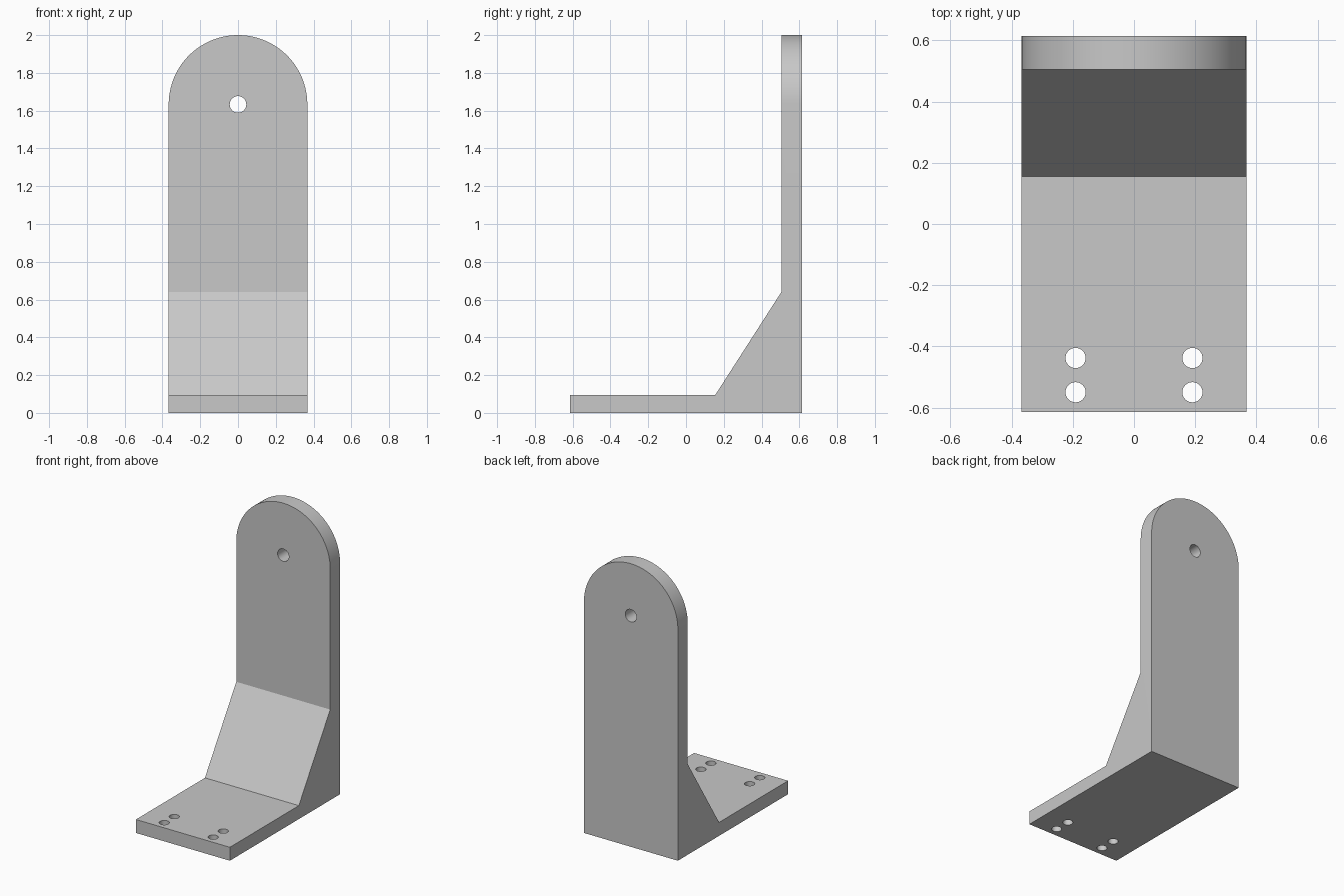
import bpy, math
from mathutils import Vector

default = bpy.data.objects.get("Cube")
if default:
    bpy.data.objects.remove(default, do_unlink=True)

HALF_W, HALF_D, HEIGHT = 0.367, 0.615, 2.0
BASE_T, WALL_Y = 0.095, 0.505
ARC_Z = HEIGHT - HALF_W

grey = bpy.data.materials.new("light_grey")
grey.use_nodes = True
colour = (0.58, 0.58, 0.58, 1)
grey.diffuse_color = colour
grey.node_tree.nodes["Principled BSDF"].inputs["Base Color"].default_value = colour


def prism(name, points, along):
    """Closed solid from a loop of 3D points swept along a vector."""
    n = len(points)
    verts = [Vector(p) for p in points]
    verts += [v + Vector(along) for v in verts]
    faces = [list(range(n))[::-1], list(range(n, 2 * n))]
    faces += [[i, (i + 1) % n, n + (i + 1) % n, n + i] for i in range(n)]
    mesh = bpy.data.meshes.new(name)
    mesh.from_pydata(verts, [], faces)
    mesh.materials.append(grey)
    obj = bpy.data.objects.new(name, mesh)
    bpy.context.collection.objects.link(obj)
    bpy.context.view_layer.objects.active = obj
    bpy.ops.object.select_all(action='DESELECT')
    obj.select_set(True)
    bpy.ops.object.mode_set(mode='EDIT')
    bpy.ops.mesh.select_all(action='SELECT')
    bpy.ops.mesh.normals_make_consistent(inside=False)
    bpy.ops.object.mode_set(mode='OBJECT')
    return obj


def arc(radius, start, end, steps):
    return [(radius * math.cos(a), radius * math.sin(a))
            for a in (start + (end - start) * i / steps for i in range(steps + 1))]


def combine(target, tool, operation):
    mod = target.modifiers.new(tool.name, 'BOOLEAN')
    mod.object, mod.operation, mod.solver = tool, operation, 'EXACT'
    bpy.context.view_layer.objects.active = target
    bpy.ops.object.modifier_apply(modifier=mod.name)
    bpy.data.objects.remove(tool, do_unlink=True)


# Bracket body: L-shaped side profile with a sloped gusset
side = [(-HALF_D, 0), (HALF_D, 0), (HALF_D, HEIGHT + 0.1), (WALL_Y, HEIGHT + 0.1),
        (WALL_Y, 0.64), (0.155, BASE_T), (-HALF_D, BASE_T)]
bracket = prism("bracket", [(-HALF_W - 0.1, y, z) for y, z in side], (2 * HALF_W + 0.2, 0, 0))

# Round-topped front outline trims the sides and the top
outline = [(-HALF_W, -0.1), (HALF_W, -0.1)]
outline += [(x, ARC_Z + z) for x, z in arc(HALF_W, 0, math.pi, 64)]
trim = prism("outline_trim", [(x, -1, z) for x, z in outline], (0, 2, 0))
combine(bracket, trim, 'INTERSECT')

# Pivot hole through the upright
ring = arc(0.044, 0, math.tau, 32)[:-1]
combine(bracket, prism("pivot_hole", [(x, 0.3, ARC_Z + z) for x, z in ring], (0, 0.5, 0)),
        'DIFFERENCE')

# Four screw holes through the base
ring = arc(0.033, 0, math.tau, 32)[:-1]
for cx in (-0.191, 0.191):
    for cy in (-0.55, -0.438):
        hole = prism("screw_hole", [(cx + x, cy + y, -0.1) for x, y in ring], (0, 0, 0.4))
        combine(bracket, hole, 'DIFFERENCE')

bpy.ops.object.select_all(action='DESELECT')
bracket.select_set(True)
bpy.context.view_layer.objects.active = bracket
bpy.ops.object.shade_smooth_by_angle(angle=math.radians(25))
